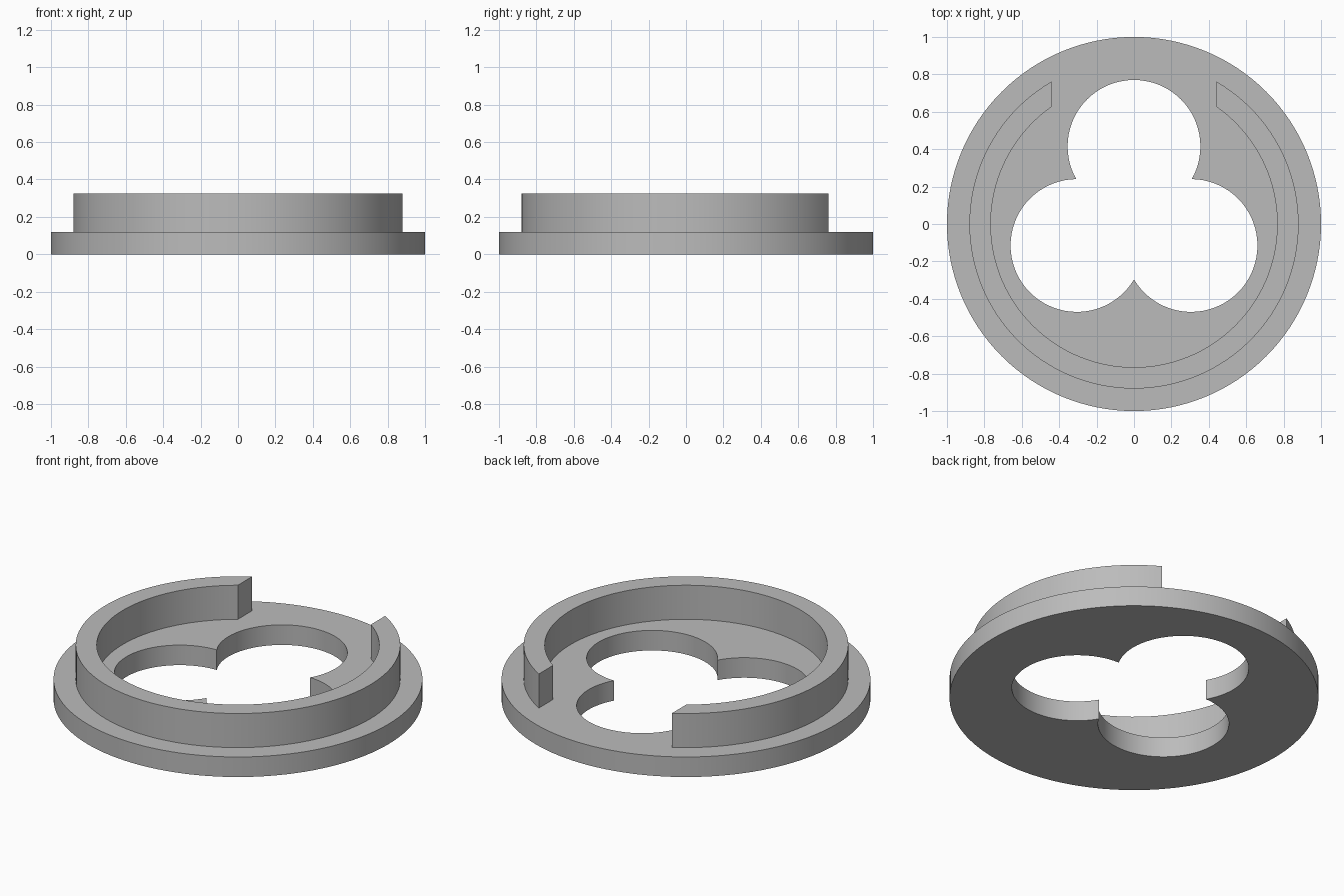
import bpy, bmesh
from math import sin, cos, asin, atan2, pi, tau, radians, hypot, sqrt
from mathutils import Vector

cube = bpy.data.objects.get("Cube")
if cube:
    bpy.data.objects.remove(cube)

GREY = (0.5, 0.5, 0.5, 1)
grey = bpy.data.materials.new("plain grey")
grey.use_nodes = True
grey.diffuse_color = GREY
grey.node_tree.nodes["Principled BSDF"].inputs["Base Color"].default_value = GREY


def arc(cx, cy, r, start, end, steps):
    """Points along an arc, both ends included."""
    return [(cx + r * cos(start + (end - start) * i / steps),
             cy + r * sin(start + (end - start) * i / steps)) for i in range(steps + 1)]


def extruded(name, loops, bottom, top):
    """Solid from flat closed outlines; later outlines are holes."""
    bm = bmesh.new()
    edges = []
    for loop in loops:
        verts = [bm.verts.new((x, y, bottom)) for x, y in loop]
        edges += [bm.edges.new((a, b)) for a, b in zip(verts, verts[1:] + verts[:1])]
    bmesh.ops.triangle_fill(bm, edges=edges, use_beauty=True, normal=Vector((0, 0, 1)))
    new = bmesh.ops.extrude_face_region(bm, geom=bm.faces[:], use_keep_orig=True)["geom"]
    bmesh.ops.translate(bm, vec=(0, 0, top - bottom),
                        verts=[g for g in new if isinstance(g, bmesh.types.BMVert)])
    bmesh.ops.recalc_face_normals(bm, faces=bm.faces[:])
    mesh = bpy.data.meshes.new(name)
    bm.to_mesh(mesh)
    bm.free()
    mesh.materials.append(grey)
    obj = bpy.data.objects.new(name, mesh)
    bpy.context.collection.objects.link(obj)
    bpy.ops.object.select_all(action="DESELECT")
    obj.select_set(True)
    bpy.context.view_layer.objects.active = obj
    bpy.ops.object.shade_smooth_by_angle(angle=radians(30))
    return obj


# Three overlapping circles form the trefoil opening
R = 0.355
TOP_Y, SIDE_X, SIDE_Y = 0.415, 0.305, -0.115

# Cusp between the rear lobe and the left lobe
dx, dy = SIDE_X, SIDE_Y - TOP_Y
dist = hypot(dx, dy)
half = sqrt(R * R - dist * dist / 4)
cusp_x = dx / 2 - dy / dist * half
cusp_y = (TOP_Y + SIDE_Y) / 2 + dx / dist * half
# Front cusp on the centre line
front_y = SIDE_Y - sqrt(R * R - SIDE_X * SIDE_X)

rear_start = atan2(cusp_y - TOP_Y, cusp_x)
rear = arc(0, TOP_Y, R, rear_start, pi - rear_start, 48)
left_start = atan2(front_y - SIDE_Y, -SIDE_X) + tau
left_end = atan2(cusp_y - SIDE_Y, cusp_x - SIDE_X) + tau
left = arc(SIDE_X, SIDE_Y, R, left_start, left_end, 48)
right = [(-x, y) for x, y in reversed(left)]
trefoil = rear[:-1] + right[:-1] + left[:-1]

# Base flange
extruded("base_flange", [arc(0, 0, 1, 0, tau, 128)[:-1], trefoil], 0, 0.12)

# Raised collar, open at the back with straight cut ends
OUTER, INNER, GAP = 0.88, 0.766, 0.44


def open_circle(r):
    gap = asin(GAP / r)
    return arc(0, 0, r, pi / 2 + gap, pi / 2 - gap + tau, 104)


extruded("raised_collar", [open_circle(OUTER) + open_circle(INNER)[::-1]], 0.12, 0.324)
